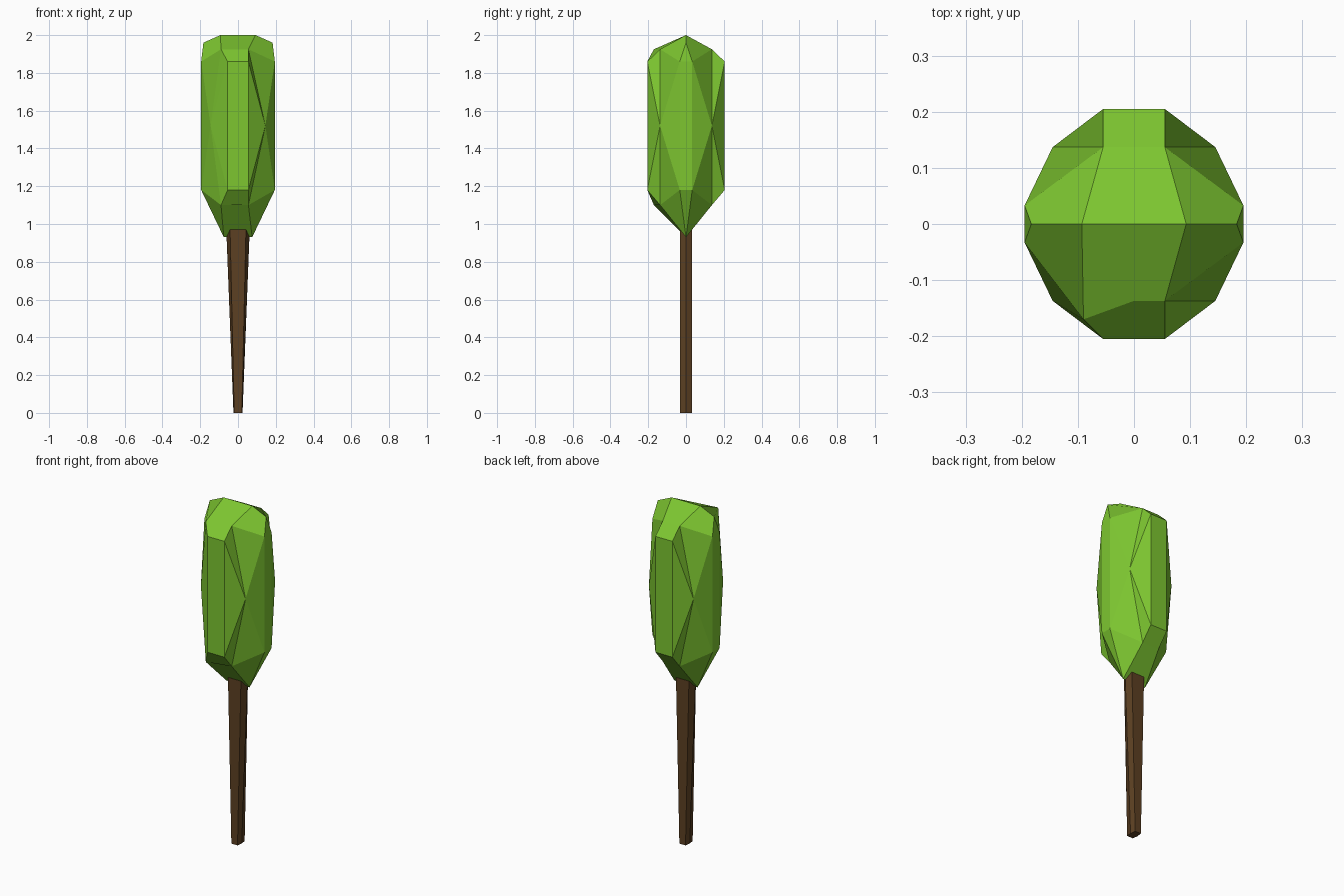
import bpy, bmesh

if "Cube" in bpy.data.objects:
    bpy.data.objects.remove(bpy.data.objects["Cube"])

def material(name, rgb):
    m = bpy.data.materials.new(name)
    m.diffuse_color = (*rgb, 1)
    m.use_nodes = True
    m.node_tree.nodes["Principled BSDF"].inputs["Base Color"].default_value = m.diffuse_color
    return m

def finish(name, bm, mat):
    bmesh.ops.recalc_face_normals(bm, faces=bm.faces)
    me = bpy.data.meshes.new(name)
    bm.to_mesh(me)
    bm.free()
    me.materials.append(mat)
    ob = bpy.data.objects.new(name, me)
    bpy.context.collection.objects.link(ob)

leaf = material("leaf green", (0.205, 0.565, 0.03))
bark = material("bark brown", (0.107, 0.051, 0.016))

# Trunk: six-sided, flat in depth, widening upwards
bm = bmesh.new()
rings = []
for z, flat, corner in ((0, 0.02, 0.024), (0.97, 0.042, 0.062)):
    pts = [(-flat, -0.033), (flat, -0.033), (corner, 0), (flat, 0.033), (-flat, 0.033), (-corner, 0)]
    rings.append([bm.verts.new((x, y, z)) for x, y in pts])
for i in range(6):
    j = (i + 1) % 6
    bm.faces.new((rings[0][i], rings[0][j], rings[1][j], rings[1][i]))
bm.faces.new(rings[0])
bm.faces.new(rings[1])
finish("trunk", bm, bark)

# Crown: one quarter's key points, mirrored into four quarters
POINTS = {
    "face_top": (0.055, 0.205, 1.86), "face_low": (0.055, 0.205, 1.18),
    "side_top": (0.195, 0.033, 1.86), "side_low": (0.195, 0.033, 1.18),
    "mid": (0.145, 0.137, 1.52),
    "shoulder": (0.055, 0.137, 1.925), "belly": (0.055, 0.137, 1.10),
    "ridge": (0.093, 0, 2.0), "ridge_end": (0.183, 0, 1.96), "tip": (0.075, 0, 0.93),
}
QUARTER = ["face_top face_low mid", "mid side_low side_top", "face_top mid shoulder",
           "mid side_top shoulder", "face_low belly mid", "mid belly side_low",
           "shoulder side_top ridge_end ridge", "belly tip side_low"]
bm = bmesh.new()
verts = {}

def vert(name, sx, sy):
    x, y, z = POINTS[name]
    if name in ("shoulder", "belly") and sx < 0 and sy < 0:
        x, y = 0.09, 0.17          # the front left corner is pushed out
    key = (name, sx, sy if y else 0)
    if key not in verts:
        verts[key] = bm.verts.new((x * sx, y * sy, z))
    return verts[key]

for sx in (-1, 1):
    for sy in (-1, 1):
        for face in QUARTER:
            bm.faces.new([vert(n, sx, sy) for n in face.split()])
    # Narrow side strip and its end triangles
    bm.faces.new([vert("side_top", sx, -1), vert("side_top", sx, 1),
                  vert("side_low", sx, 1), vert("side_low", sx, -1)])
    for a, b in (("side_top", "ridge_end"), ("side_low", "tip")):
        bm.faces.new([vert(a, sx, -1), vert(a, sx, 1), vert(b, sx, 1)])

# Front and back strips running from the ridge down to the tip
for sy in (-1, 1):
    centre = {}
    if sy < 0:
        centre = {n: bm.verts.new((0, -0.137, POINTS[n][2])) for n in ("shoulder", "belly")}
    for a, b in (("ridge", "shoulder"), ("shoulder", "face_top"), ("face_top", "face_low"),
                 ("face_low", "belly"), ("belly", "tip")):
        loop = [vert(a, -1, sy)] + ([centre[a]] if a in centre else []) + [vert(a, 1, sy)]
        loop += [vert(b, 1, sy)] + ([centre[b]] if b in centre else []) + [vert(b, -1, sy)]
        bm.faces.new(loop)
finish("crown", bm, leaf)
